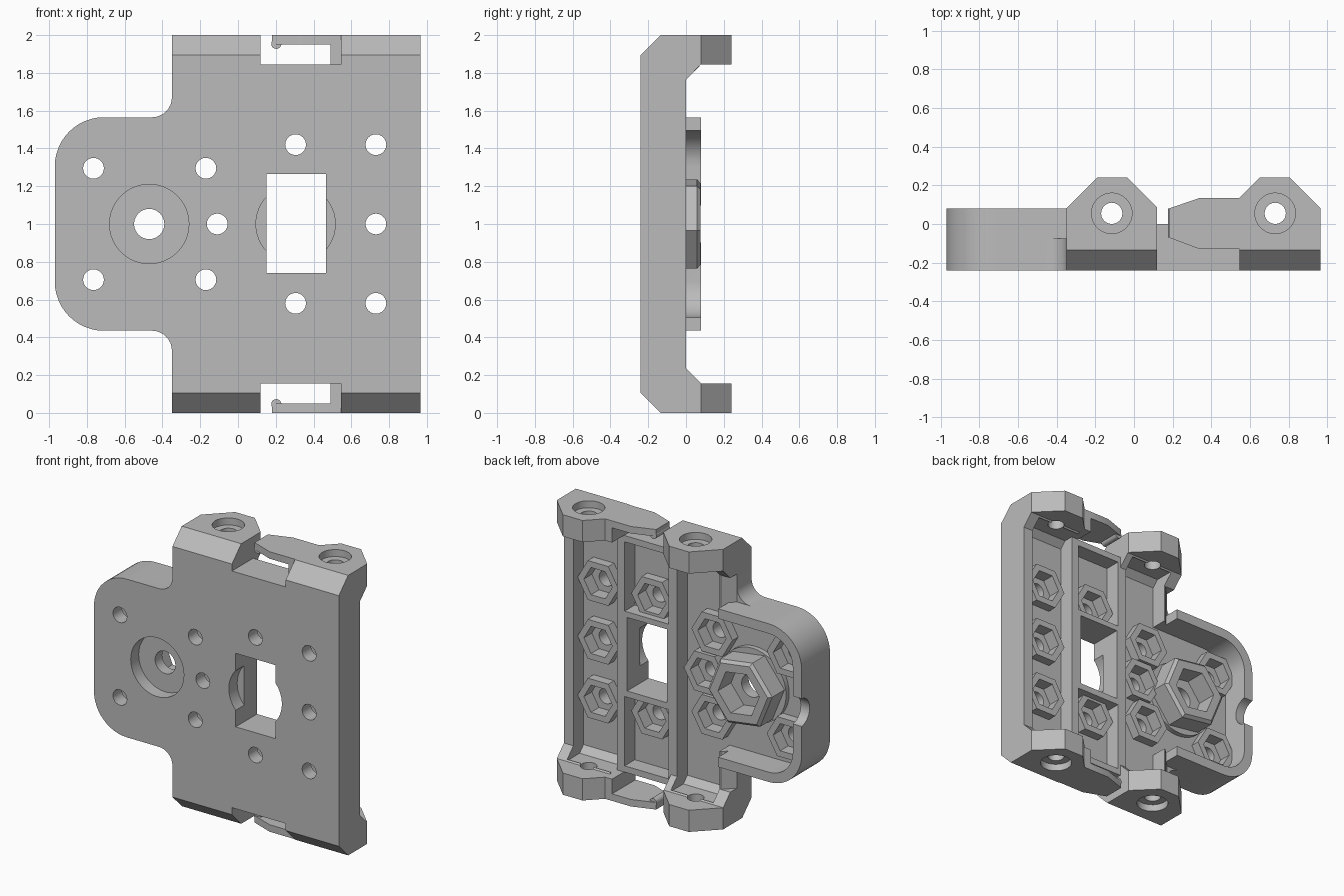
import bpy, bmesh
from math import cos, sin, radians

if "Cube" in bpy.data.objects:
    bpy.data.objects.remove(bpy.data.objects["Cube"])

grey = bpy.data.materials.new("plain_grey")
grey.use_nodes = True
COLOUR = (0.5, 0.5, 0.5, 1)
grey.diffuse_color = COLOUR
grey.node_tree.nodes["Principled BSDF"].inputs["Base Color"].default_value = COLOUR

FRONT, FLOOR, BOSS_TOP, RIM_TOP = -0.24, -0.115, -0.05, 0.08


def prism(name, points, axis, start, end):
    """Extrude a 2D outline along one axis."""
    place = {"x": lambda u, v, d: (d, u, v),
             "y": lambda u, v, d: (u, d, v),
             "z": lambda u, v, d: (u, v, d)}[axis]
    bm = bmesh.new()
    low = [bm.verts.new(place(u, v, start)) for u, v in points]
    high = [bm.verts.new(place(u, v, end)) for u, v in points]
    bm.faces.new(low)
    bm.faces.new(high)
    for i in range(len(points)):
        j = (i + 1) % len(points)
        bm.faces.new((low[i], low[j], high[j], high[i]))
    bmesh.ops.recalc_face_normals(bm, faces=bm.faces[:])
    mesh = bpy.data.meshes.new(name)
    bm.to_mesh(mesh)
    bm.free()
    mesh.materials.append(grey)
    obj = bpy.data.objects.new(name, mesh)
    bpy.context.collection.objects.link(obj)
    return obj


def arc(cx, cy, r, a, b, n=12):
    steps = [radians(a + (b - a) * i / n) for i in range(n + 1)]
    return [(cx + r * cos(t), cy + r * sin(t)) for t in steps]


def ring(cx, cy, r, n=40, turn=0):
    return arc(cx, cy, r, turn, turn + 360, n)[:-1]


def rect(u0, u1, v0, v1):
    return [(u0, v0), (u1, v0), (u1, v1), (u0, v1)]


def mirrored(points):
    """Close an upper outline with its reflection below mid height."""
    return points + [(u, 2 - v) for u, v in reversed(points)]


def combine(target, operation, tool):
    mod = target.modifiers.new("combine", "BOOLEAN")
    mod.operation, mod.solver, mod.object = operation, "EXACT", tool
    with bpy.context.temp_override(object=target, active_object=target):
        bpy.ops.object.modifier_apply(modifier=mod.name)
    bpy.data.objects.remove(tool)


def cut(points, axis, start, end):
    combine(bracket, "DIFFERENCE", prism("cutter", points, axis, start, end))


def add(points, axis, start, end):
    combine(bracket, "UNION", prism("addition", points, axis, start, end))


# Main plate with the end ears, as one side profile
side = [(FRONT, 1.895), (-0.135, 2), (0.24, 2), (0.24, 1.845), (0.08, 1.845), (0, 1.765)]
bracket = prism("mount_bracket", mirrored(side), "x", -0.35, 0.965)

# Slots between the ears and the angled ear corners
cut(rect(0.12, 0.545, 0, 0.3), "z", -0.1, 2.1)
for z0, z1 in ((1.845, 2.1), (-0.1, 0.155)):
    cut(rect(0.12, 0.545, -0.3, 0.3), "z", z0, z1)
for x, way, y in ((-0.35, 1, 0.08), (0.12, -1, 0.085), (0.545, 1, 0.135), (0.965, -1, 0.08)):
    outer = x - 0.02 * way
    cut([(outer, y - 0.02), (x + way * (0.26 - y), 0.26), (outer, 0.26)], "z", -0.1, 2.1)

# Chamfered outer rail beside the tab
cut([(-0.36, -0.085), (-0.26, 0.015), (-0.36, 0.015)], "z", 0.235, 1.765)

# Rounded side tab with fillets and a raised rim
corner = arc(-0.71, 1.305, 0.26, 90, 180)
fillet = arc(-0.455, 1.67, 0.105, 0, -90, 8)
add(mirrored([(-0.3, 1.67)] + fillet + corner), "y", FRONT, -0.075)
add(mirrored([(-0.31, 1.565)] + corner), "y", -0.2, RIM_TOP)
cut(mirrored([(-0.2, 1.495)] + arc(-0.71, 1.305, 0.19, 90, 180)), "y", FLOOR, 0.2)
cut(ring(0.09, 1, 0.1), "x", -1.1, -0.85)

# Recessed columns between the rails
column = [(FLOOR, 1.8), (-0.07, 1.845), (0.07, 1.845), (0.07, 1.79)]
for x0, x1 in ((0.545, 0.89), (-0.265, 0.07)):
    cut(mirrored(column), "x", x0, x1)
for z0, z1 in ((1.305, 1.8), (0.2, 0.695)):
    cut(rect(0.14, 0.485, z0, z1), "y", FLOOR, 0.1)

# Hexagonal nut bosses
screws = [(0.73, 1)]
screws.append((-0.11, 1))
for x, dz in ((0.73, 0.42), (0.305, 0.42), (-0.17, 0.295), (-0.765, 0.295)):
    screws += [(x, 1 + dz), (x, 1 - dz)]
for x, z in screws:
    add(ring(x, z, 0.162, 6), "y", -0.16, BOSS_TOP)

# Large central boss on a round collar, with a bevelled hexagon
HUB = (-0.47, 1)
add(ring(*HUB, 0.265), "y", -0.16, -0.08)
hub = prism("hub", ring(*HUB, 0.255, 6, -8), "y", -0.16, 0.078)
bm = bmesh.new()
bm.from_mesh(hub.data)
top_edges = [e for e in bm.edges if all(v.co.y > 0 for v in e.verts)]
bmesh.ops.bevel(bm, geom=top_edges, offset=0.02, segments=1, affect="EDGES")
bm.to_mesh(hub.data)
bm.free()
combine(bracket, "UNION", hub)

# Screw holes and nut pockets
for x, z in screws:
    cut(ring(x, z, 0.112, 6), "y", -0.14, 0.2)
    cut(ring(x, z, 0.055, 24), "y", -0.3, 0.1)
cut(ring(*HUB, 0.165, 6, -8), "y", -0.07, 0.2)
cut(ring(*HUB, 0.08), "y", -0.3, 0.1)
cut(ring(*HUB, 0.21, 48), "y", -0.3, -0.15)

# Window with a round recess in front
cut(ring(0.305, 1, 0.21, 48), "y", -0.3, -0.145)
cut(rect(0.15, 0.465, 0.74, 1.265), "y", -0.3, 0.2)

# Ear holes with counterbores
for x in (-0.115, 0.73):
    cut(ring(x, 0.055, 0.055, 24), "z", -0.1, 2.1)
    cut(ring(x, 0.055, 0.105, 32), "z", 1.95, 2.1)
    cut(ring(x, 0.055, 0.105, 32), "z", -0.1, 0.05)

# Latch arms reaching across the slots
arm_plan = [(0.545, -0.13), (0.545, 0.135), (0.34, 0.135), (0.18, 0.08), (0.18, -0.07), (0.34, -0.13)]
arms = []
for name, base, way in (("upper_latch_arm", 2, -1), ("lower_latch_arm", 0, 1)):
    arm = prism(name, arm_plan, "z", base, base + 0.05 * way)
    root = prism("root", rect(0.49, 0.545, -0.13, 0.135), "z", base, base + 0.155 * way)
    combine(arm, "UNION", root)
    bump = prism("bump", ring(0.203, base + 0.046 * way, 0.027, 20), "y", -0.07, 0.08)
    combine(arm, "UNION", bump)
    arms.append(arm)

# Smooth curved walls, keeping hard edges
bpy.ops.object.select_all(action="DESELECT")
for obj in [bracket] + arms:
    obj.select_set(True)
bpy.context.view_layer.objects.active = bracket
bpy.ops.object.shade_smooth_by_angle(angle=radians(25))
